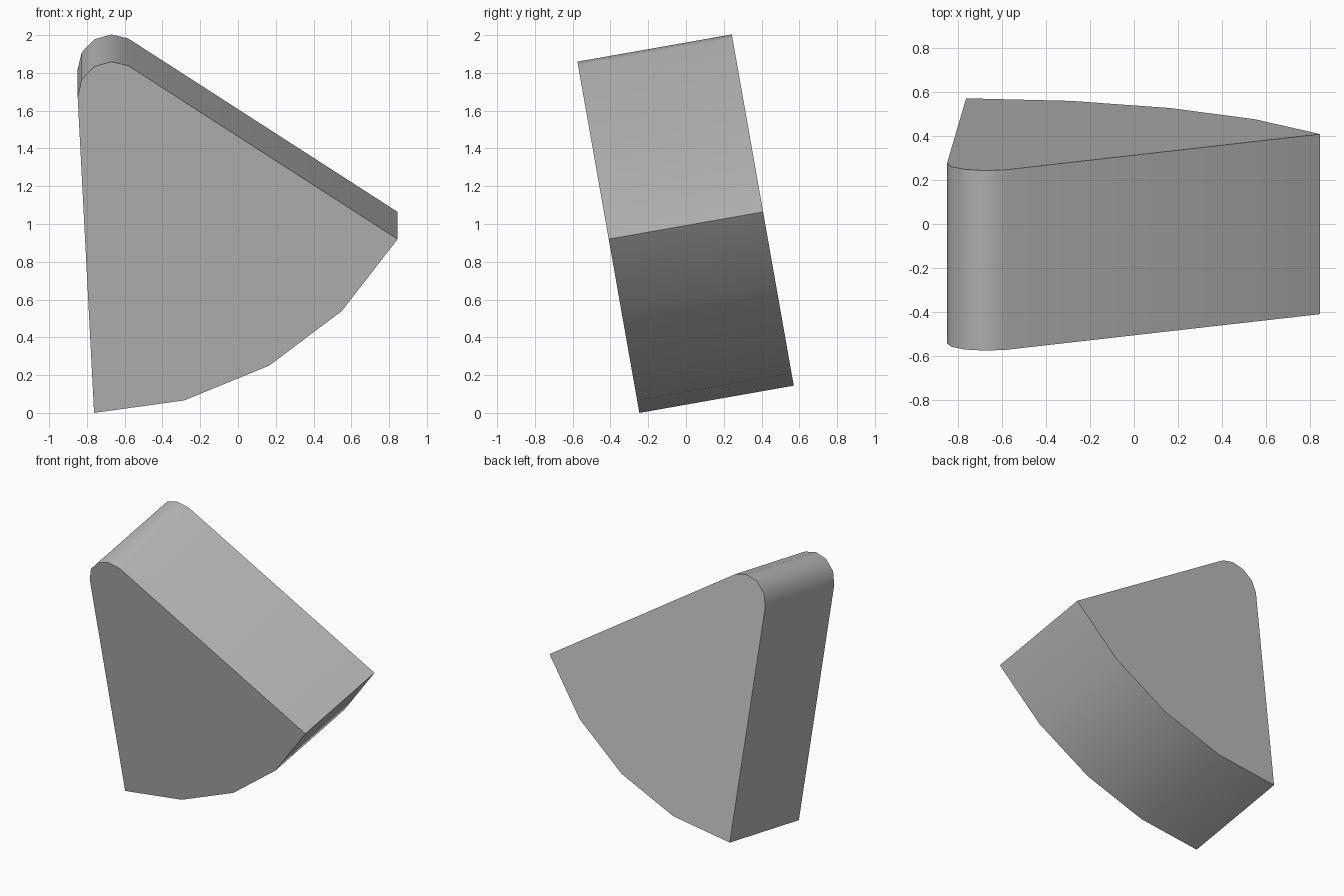
import bpy, bmesh
from math import sin, cos, radians
from mathutils import Matrix

cube = bpy.data.objects.get("Cube")
if cube:
    bpy.data.objects.remove(cube, do_unlink=True)

# Plain grey material
grey = bpy.data.materials.new("plain grey")
grey.use_nodes = True
colour = (0.5, 0.5, 0.5, 1)
grey.diffuse_color = colour
grey.node_tree.nodes["Principled BSDF"].inputs["Base Color"].default_value = colour

# Wedge outline: curved rim, then the rounded tip
TILT = radians(10)
DEPTH = 0.83
outline = [(-0.762, 0.0), (-0.285, 0.067), (0.165, 0.254), (0.55, 0.548), (0.845, 0.934)]
for angle in (62, 91, 121, 152, 182):
    a = radians(angle)
    outline.append((-0.667 + 0.182 * cos(a), 1.706 + 0.182 * sin(a)))

# Extrude the outline into a slab and lean it forwards
bm = bmesh.new()
front = bm.faces.new([bm.verts.new((x, 0, z)) for x, z in outline])
slab = bmesh.ops.extrude_face_region(bm, geom=[front], use_keep_orig=True)
back = [g for g in slab["geom"] if isinstance(g, bmesh.types.BMVert)]
bmesh.ops.translate(bm, verts=back, vec=(0, DEPTH, 0))
bmesh.ops.recalc_face_normals(bm, faces=bm.faces)
bm.transform(Matrix.Translation((0, -0.247, 0)) @ Matrix.Rotation(TILT, 4, 'X'))
mesh = bpy.data.meshes.new("wedge")
bm.to_mesh(mesh)
bm.free()
mesh.materials.append(grey)

wedge = bpy.data.objects.new("wedge", mesh)
bpy.context.collection.objects.link(wedge)
bpy.context.view_layer.objects.active = wedge
wedge.select_set(True)
bpy.ops.object.shade_smooth_by_angle(angle=radians(40))
